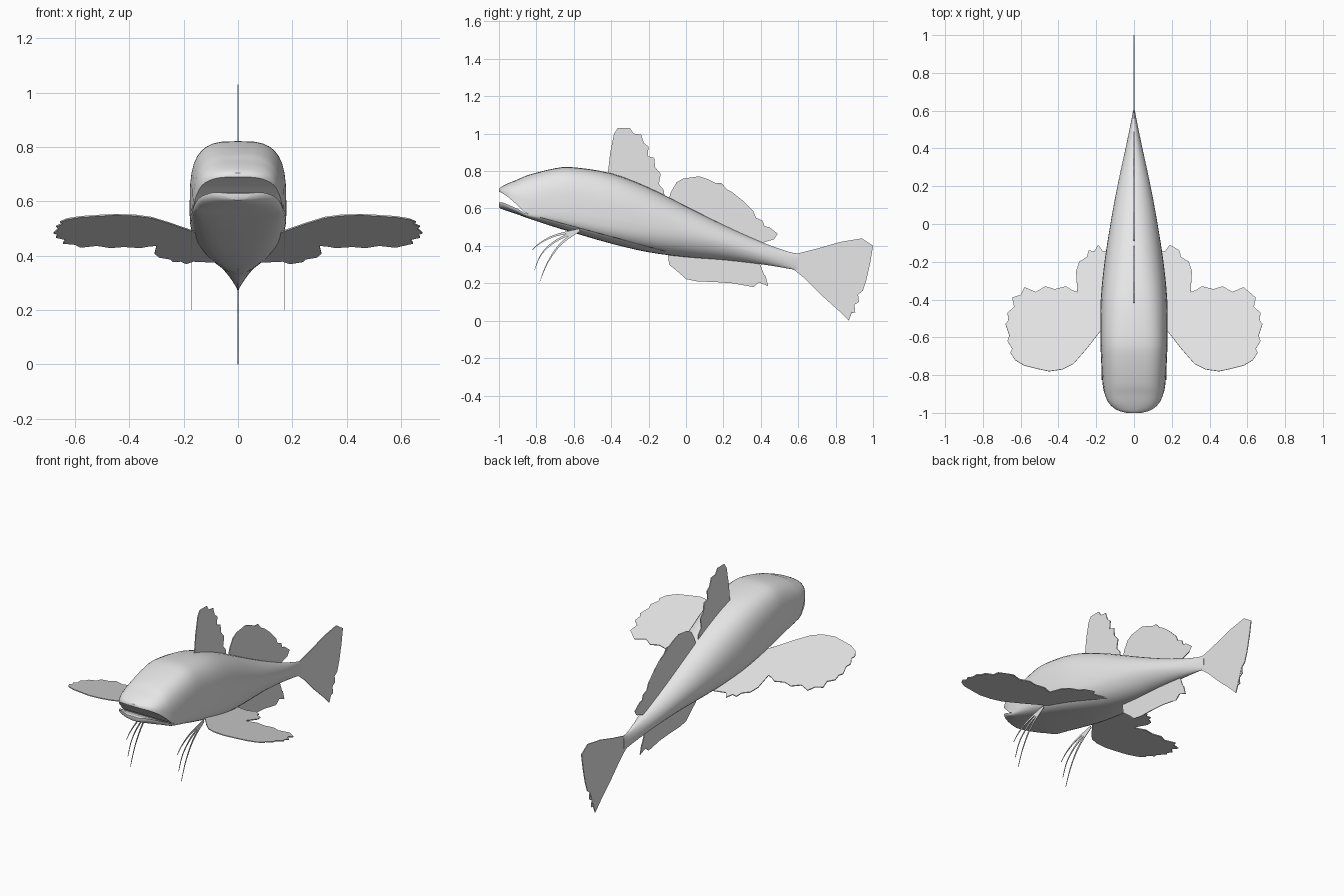
import bpy, bmesh, math

grey = bpy.data.materials.new("fish grey")
grey.diffuse_color = (0.8, 0.8, 0.8, 1)


def make(name, bm, smooth=None, thickness=0):
    bmesh.ops.recalc_face_normals(bm, faces=bm.faces)
    me = bpy.data.meshes.new(name)
    bm.to_mesh(me)
    bm.free()
    me.materials.append(grey)
    if smooth:
        me.shade_smooth()
        me.set_sharp_from_angle(angle=math.radians(smooth))
    ob = bpy.data.objects.new(name, me)
    bpy.context.collection.objects.link(ob)
    if thickness:
        mod = ob.modifiers.new("thickness", "SOLIDIFY")
        mod.thickness = thickness
        mod.offset = 0
    return ob


def spline(rows, steps):
    """Catmull-Rom through rows of any width."""
    out = []
    for i in range(len(rows) - 1):
        a, b, c, d = (rows[max(0, min(len(rows) - 1, i + k))] for k in (-1, 0, 1, 2))
        for s in range(steps):
            t = s / steps
            out.append([q + 0.5 * t * (r - p + t * (2 * p - 5 * q + 4 * r - u + t * (3 * (q - r) + u - p)))
                        for p, q, r, u in zip(a, b, c, d)])
    return out + [list(rows[-1])]


# Body: y, top, upper lip line, lower lip line, bottom, half width, upper and lower squareness
MOUTH = -0.84
SECTIONS = [
    (-1.00, .705, .690, .630, .605, .040, 2.0, 2.0),
    (-.985, .717, .683, .633, .597, .090, 2.2, 2.2),
    (-.95, .735, .660, .620, .585, .132, 2.6, 2.6),
    (-.90, .755, .617, .598, .568, .155, 3.0, 3.0),
    (MOUTH, .780, .570, .570, .546, .167, 3.2, 3.4),
    (-.70, .815, .580, .580, .500, .175, 3.3, 3.6),
    (-.60, .820, .580, .580, .470, .178, 3.2, 3.6),
    (-.40, .788, .550, .550, .412, .176, 2.8, 3.0),
    (-.20, .712, .510, .510, .366, .156, 2.4, 2.4),
    (.00, .612, .470, .470, .340, .125, 2.1, 2.0),
    (.20, .512, .420, .420, .325, .088, 2.0, 1.8),
    (.40, .422, .360, .360, .302, .045, 2.0, 1.8),
    (.55, .368, .322, .322, .278, .014, 2.0, 2.0),
    (.60, .360, .315, .315, .268, .005, 2.0, 2.0),
]
K = 18


def half_ring(bm, y, seam, edge, w, n):
    ring = []
    for j in range(K + 1):
        c, s = math.cos(math.pi * j / K), abs(math.sin(math.pi * j / K))
        s = 0 if j in (0, K) else s
        x = math.copysign(w * abs(c) ** (2 / n), c)
        ring.append(bm.verts.new((x, y, seam + (edge - seam) * s ** (2 / n))))
    return ring


bm = bmesh.new()
upper, lower, ys = [], [], []
for y, top, up, low, bottom, w, nu, nl in spline(SECTIONS, 3):
    if y > MOUTH - 1e-4:
        up = low = (up + low) / 2
    upper.append(half_ring(bm, y, up, top, w, nu))
    lower.append(half_ring(bm, y, low, bottom, w, nl))
    ys.append(y)
for half in (upper, lower):
    for i in range(len(ys) - 1):
        a, b = half[i], half[i + 1]
        for j in range(K):
            bm.faces.new((a[j], a[j + 1], b[j + 1], b[j]))
        if ys[i + 1] < MOUTH + 1e-4:      # roof and floor of the mouth
            bm.faces.new((a[0], b[0], b[K], a[K]))
    bm.faces.new(half[0])
    bm.faces.new(half[-1])
bmesh.ops.remove_doubles(bm, verts=bm.verts, dist=1e-5)
make("body", bm, smooth=45)


# Fins: thin ragged sheets
def fin(name, points):
    bm = bmesh.new()
    face = bm.faces.new([bm.verts.new(p) for p in points])
    bmesh.ops.triangulate(bm, faces=[face])
    make(name, bm, thickness=0.005)


def middle_fin(name, outline):
    fin(name, [(0, y, z) for y, z in outline])


middle_fin("front_dorsal_fin", [
    (-.42, .77), (-.405, .90), (-.385, 1.0), (-.365, 1.03), (-.33, 1.012), (-.30, 1.03), (-.28, 1.0),
    (-.24, .995), (-.225, .95), (-.20, .93), (-.205, .88), (-.17, .87), (-.165, .82), (-.135, .785),
    (-.145, .73), (-.12, .70), (-.11, .64), (-.25, .68)])
middle_fin("rear_dorsal_fin", [
    (-.10, .62), (-.08, .69), (-.05, .74), (-.015, .76), (.03, .75), (.07, .772), (.12, .755), (.16, .735),
    (.19, .735), (.22, .70), (.25, .685), (.26, .66), (.30, .645), (.32, .605), (.36, .585), (.375, .55),
    (.41, .535), (.42, .505), (.445, .50), (.49, .465), (.465, .46), (.47, .435), (.42, .42), (.38, .39),
    (.15, .50)])
middle_fin("anal_fin", [
    (-.10, .38), (-.09, .30), (-.03, .25), (.0, .222), (.06, .21), (.15, .207), (.25, .20), (.325, .188),
    (.34, .205), (.36, .18), (.39, .205), (.44, .185), (.425, .24), (.41, .25), (.39, .32), (.15, .35)])
middle_fin("tail_fin", [
    (.54, .355), (.60, .36), (.70, .385), (.82, .42), (.94, .44), (1.0, .40), (.985, .31), (.965, .22),
    (.945, .16), (.92, .14), (.925, .10), (.90, .085), (.905, .045), (.885, .04), (.87, 0), (.82, .05),
    (.72, .14), (.63, .23), (.58, .27), (.54, .29)])

# Side fins: large front lobe and small rear lobe on one sloping plane
SIDE = [
    (.12, -.50), (.18, -.57), (.25, -.66), (.32, -.74), (.38, -.77), (.45, -.78), (.52, -.765), (.58, -.75),
    (.63, -.72), (.655, -.68), (.645, -.66), (.67, -.62), (.66, -.59), (.68, -.53), (.665, -.51),
    (.67, -.47), (.635, -.44), (.645, -.39), (.60, -.375), (.58, -.335), (.52, -.36), (.47, -.33),
    (.42, -.345), (.36, -.33), (.33, -.35), (.30, -.36), (.307, -.25), (.29, -.20), (.25, -.175),
    (.24, -.14), (.21, -.145), (.19, -.11), (.165, -.145), (.08, -.13), (.08, -.30)]
for side, s in (("right", 1), ("left", -1)):
    fin(side + "_side_fin", [(s * x, y, .49 - .27 * (y + .55)) for x, y in SIDE])

# Feelers: three tapering curved strips under each side of the head
FEELERS = [
    [(-.57, .485), (-.70, .455), (-.78, .415), (-.825, .375)],
    [(-.57, .485), (-.69, .43), (-.77, .36), (-.81, .27)],
    [(-.57, .485), (-.67, .41), (-.74, .31), (-.785, .20)],
]
for side, s in (("right", 1), ("left", -1)):
    for number, path in enumerate(FEELERS, 1):
        bm = bmesh.new()
        pts = spline(path, 5)
        pairs = []
        for i, (y, z) in enumerate(pts):
            (y0, z0), (y1, z1) = pts[max(0, i - 1)], pts[min(len(pts) - 1, i + 1)]
            length = math.hypot(y1 - y0, z1 - z0)
            r = .008 * (1 - i / len(pts))
            oy, oz = -(z1 - z0) / length * r, (y1 - y0) / length * r
            pairs.append([bm.verts.new((s * .17, y + k * oy, z + k * oz)) for k in (1, -1)])
        for a, b in zip(pairs, pairs[1:]):
            bm.faces.new((a[0], a[1], b[1], b[0]))
        make(f"{side}_feeler_{number}", bm, thickness=0.003)
